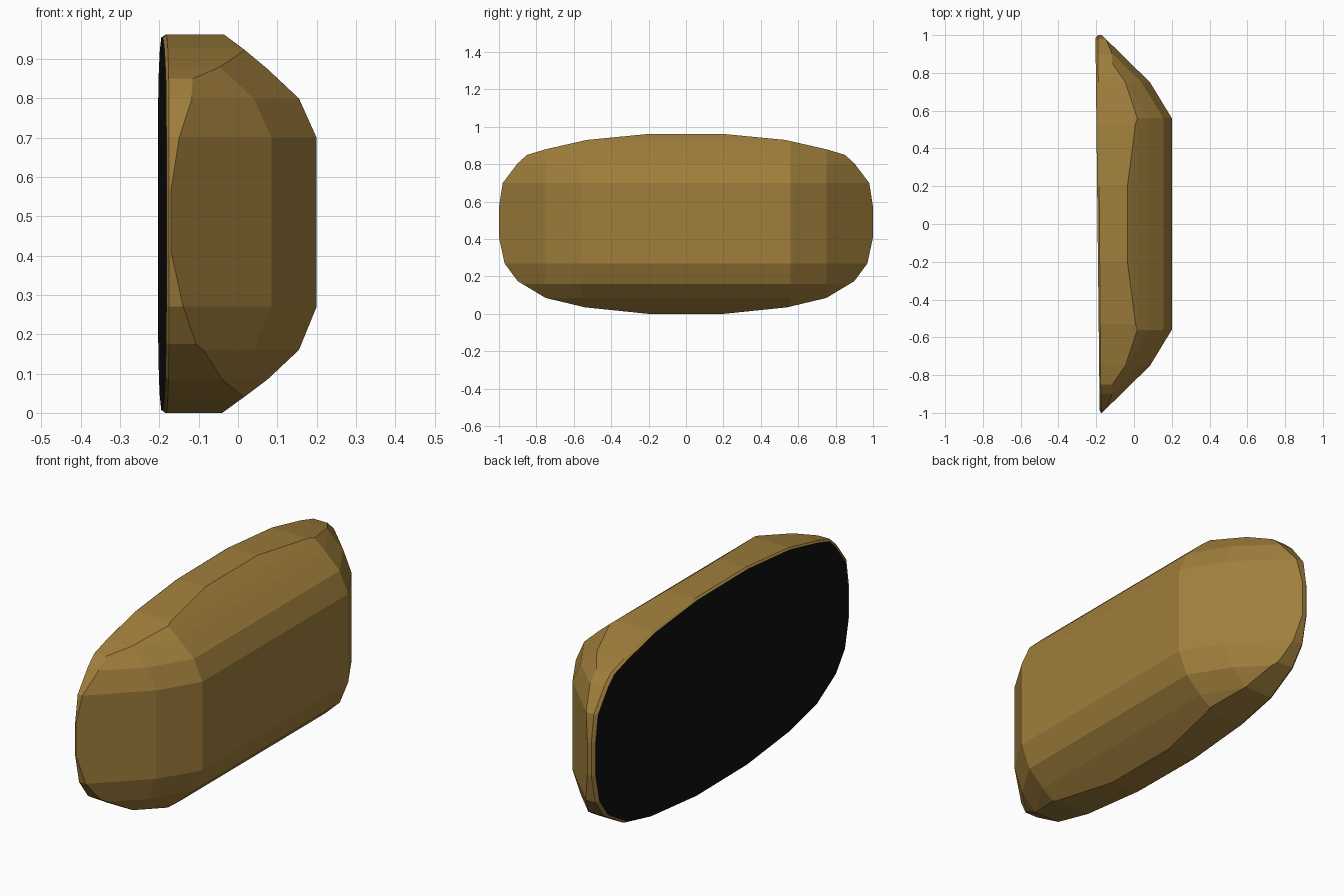
import bpy, bmesh
from mathutils import Vector

if "Cube" in bpy.data.objects:
    bpy.data.objects.remove(bpy.data.objects["Cube"])

def material(name, rgb):
    m = bpy.data.materials.new(name)
    m.diffuse_color = (*rgb, 1)
    m.use_nodes = True
    m.node_tree.nodes["Principled BSDF"].inputs["Base Color"].default_value = m.diffuse_color
    return m

# Rounded outline (y, z), right half from bottom to top, then mirrored
half = [(0.20, 0.0), (0.54, 0.035), (0.75, 0.085), (0.90, 0.175), (0.97, 0.27),
        (1.0, 0.41), (1.0, 0.57), (0.98, 0.70), (0.90, 0.805), (0.85, 0.85),
        (0.75, 0.88), (0.53, 0.93), (0.20, 0.962)]
outline = half + [(-y, z) for y, z in reversed(half)]

# Fall-off of the front surface: (position, drop in x)
drop_y = [(-1.0, 0.37), (-0.75, 0.115), (-0.56, 0), (0.56, 0), (0.75, 0.115), (1.0, 0.37)]
drop_z = [(0.0, 0.24), (0.04, 0.185), (0.085, 0.125), (0.16, 0.045), (0.27, 0),
          (0.70, 0), (0.80, 0.045), (0.875, 0.125), (0.925, 0.185), (0.962, 0.235)]

bm = bmesh.new()

# Rim block: outline extruded along x, back slightly smaller and tilted
def ring(x, scale, tilt):
    return [bm.verts.new((x + tilt * y, y * scale, 0.481 + (z - 0.481) * scale))
            for y, z in outline]

back = ring(-0.193, 0.985, -0.011)
mid = ring(-0.183, 1.0, -0.008)
front = ring(0.35, 1.0, 0)
n = len(outline)
for a, b in ((back, mid), (mid, front)):
    for i in range(n):
        j = (i + 1) % n
        bm.faces.new((a[i], a[j], b[j], b[i]))
back_face = bm.faces.new(back[::-1])
back_face.material_index = 1
bm.faces.new(front)

# Faceted front: slice with one plane per pair of slopes
for (y0, a0), (y1, a1) in zip(drop_y, drop_y[1:]):
    for (z0, b0), (z1, b1) in zip(drop_z, drop_z[1:]):
        normal = Vector((1, (a1 - a0) / (y1 - y0), (b1 - b0) / (z1 - z0)))
        cut = bmesh.ops.bisect_plane(
            bm, geom=bm.verts[:] + bm.edges[:] + bm.faces[:], dist=1e-5,
            plane_co=(0.2 - a0 - b0, y0, z0), plane_no=normal.normalized(),
            clear_outer=True)
        rim = [e for e in bm.edges if e.is_boundary]
        if rim:
            for f in bmesh.ops.holes_fill(bm, edges=rim, sides=0)["faces"]:
                f.material_index = 0

bmesh.ops.remove_doubles(bm, verts=bm.verts[:], dist=1e-4)
bmesh.ops.recalc_face_normals(bm, faces=bm.faces[:])
mesh = bpy.data.meshes.new("padded_shell")
bm.to_mesh(mesh)
bm.free()
shell = bpy.data.objects.new("padded_shell", mesh)
bpy.context.collection.objects.link(shell)
mesh.materials.append(material("ochre", (0.35, 0.21, 0.045)))
mesh.materials.append(material("black_back", (0.005, 0.005, 0.005)))
